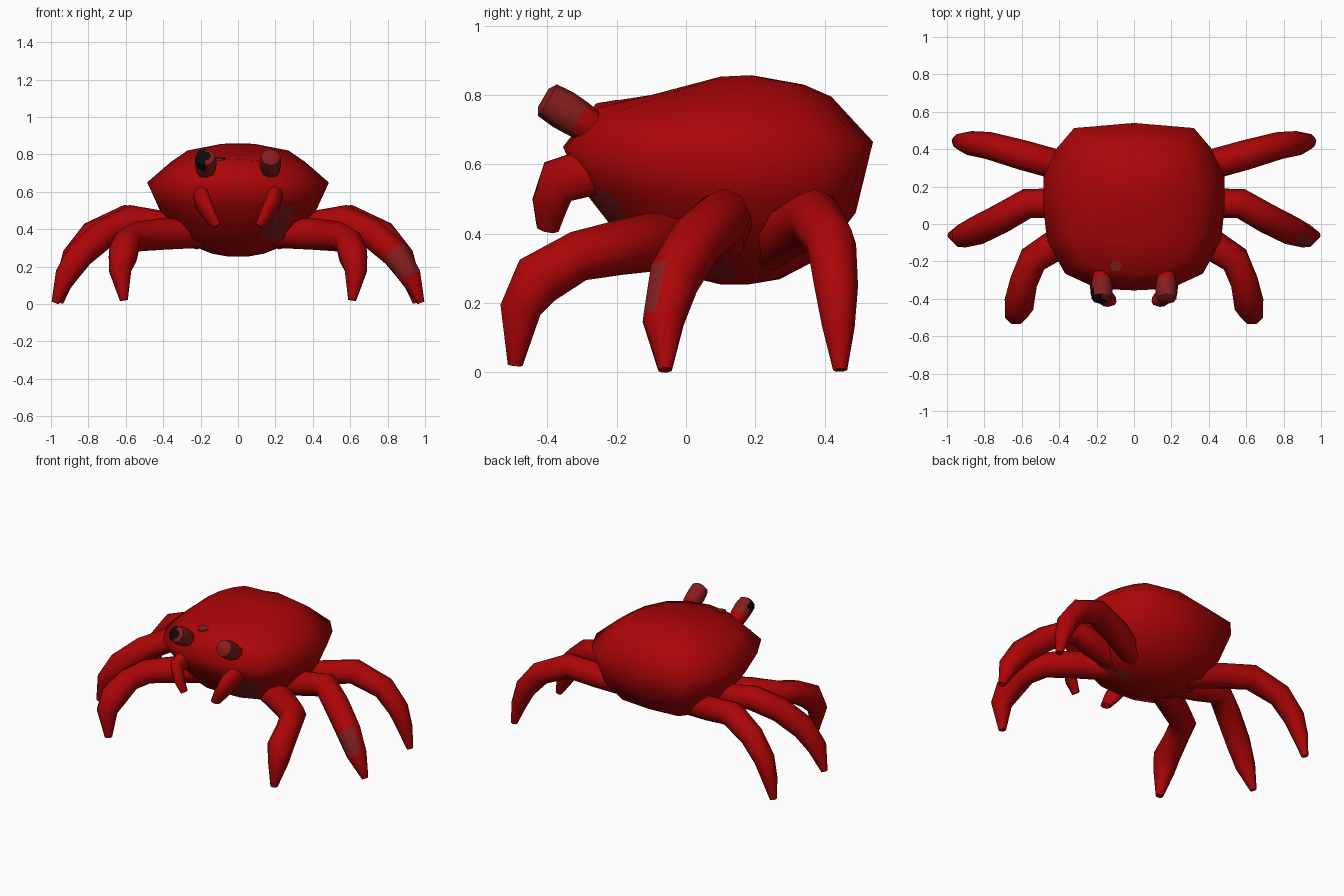
import bpy, bmesh, math
from mathutils import Vector

if "Cube" in bpy.data.objects:
    bpy.data.objects.remove(bpy.data.objects["Cube"])


def material(name, rgb):
    m = bpy.data.materials.new(name)
    m.diffuse_color = (*rgb, 1)
    m.use_nodes = True
    m.node_tree.nodes["Principled BSDF"].inputs["Base Color"].default_value = m.diffuse_color
    return m


RED = material("shell red", (0.41, 0.0015, 0.002))
BROWN = material("dull brown red", (0.235, 0.013, 0.013))
BLACK = material("eye black", (0.003, 0.003, 0.003))


def finish(name, bm, rule=None, angle=75):
    """Turn a bmesh into a named object, colouring faces by a rule."""
    bmesh.ops.recalc_face_normals(bm, faces=bm.faces)
    if rule:
        for f in bm.faces:
            f.material_index = rule(f.calc_center_median())
    me = bpy.data.meshes.new(name)
    bm.to_mesh(me)
    bm.free()
    for m in (RED, BROWN, BLACK):
        me.materials.append(m)
    ob = bpy.data.objects.new(name, me)
    bpy.context.collection.objects.link(ob)
    bpy.ops.object.select_all(action='DESELECT')
    ob.select_set(True)
    bpy.context.view_layer.objects.active = ob
    bpy.ops.object.shade_smooth_by_angle(angle=math.radians(angle))
    return ob


def skin(bm, rings):
    """Bridge rings of points with quads and cap both ends."""
    loops = [[bm.verts.new(p) for p in r] for r in rings]
    n = len(loops[0])
    for a, b in zip(loops, loops[1:]):
        for i in range(n):
            j = (i + 1) % n
            bm.faces.new((a[i], a[j], b[j], b[i]))
    bm.faces.new(loops[0])
    bm.faces.new(loops[-1])


def limb(name, path, side, sides=8, rule=None, angle=75, thin=1.0):
    """Tapered tube along (x, y, z, radius) points; side mirrors x."""
    pts = [Vector((x * side, y, z)) for x, y, z, r in path]
    rings, prev, u = [], None, None
    for i, p in enumerate(pts):
        t = (pts[min(i + 1, len(pts) - 1)] - pts[max(i - 1, 0)]).normalized()
        if prev is None:
            u = (Vector((0, 0, 1)) - t * t.z).normalized()
        else:
            u = prev.rotation_difference(t) @ u
        v, prev, r = t.cross(u), t, path[i][3]
        rings.append([p + r * (u * math.cos(a) + v * math.sin(a) * thin)
                      for a in (2 * math.pi * k / sides for k in range(sides))])
    bm = bmesh.new()
    skin(bm, rings)
    return finish(name, bm, rule, angle)


# Body: one rounded-square outline, repeated from the crown down to the belly
half = [(0, -1), (0.4, -0.98), (0.76, -0.8), (0.96, -0.4), (1, 0),
        (1, 0.35), (0.85, 0.7), (0.66, 0.94)]
outline = half + [(0, 1)] + [(-x, y) for x, y in reversed(half[1:])]
# half width, front y, back y, front z, back z, drop at the sides
levels = [(0.09, 0.10, 0.19, 0.853, 0.857, 0.0),
          (0.27, -0.10, 0.34, 0.80, 0.83, 0.0),
          (0.36, -0.26, 0.42, 0.775, 0.795, 0.03),
          (0.485, -0.355, 0.54, 0.65, 0.665, 0.01),
          (0.41, -0.30, 0.49, 0.53, 0.46, 0.0),
          (0.31, -0.16, 0.39, 0.35, 0.33, 0.0),
          (0.14, 0.02, 0.27, 0.272, 0.268, 0.0),
          (0.05, 0.10, 0.18, 0.253, 0.253, 0.0)]
rings = []
for w, yf, yb, zf, zb, drop in levels:
    ring = []
    for x, y in outline:
        t = (y + 1) / 2
        ring.append((x * w, yf + (yb - yf) * t,
                     zf + (zb - zf) * t - drop * abs(x)))
    rings.append(ring)


def shell_patches(c):
    face = 0.14 < c.x < 0.28 and c.y < -0.1 and 0.36 < c.z < 0.52
    belly = 0.17 < c.x < 0.26 and 0.06 < c.y < 0.15 and c.z < 0.33
    return int(face or belly)


bm = bmesh.new()
skin(bm, rings)
finish("body_shell", bm, shell_patches, angle=80)

# Small worn patch on the brow
bm = bmesh.new()
skin(bm, [[(-0.1 + 0.035 * math.cos(a), -0.225 + 0.035 * math.sin(a),
            z + 0.16 * 0.035 * math.sin(a))
           for a in (math.pi * k / 3 for k in range(6))]
          for z in (0.773, 0.7815)])
finish("brow_patch", bm, lambda c: 1, angle=30)

# Walking legs and mouth claws: x, y, z, radius
limbs = {
    "front_leg": [(0.20, 0.01, 0.38, 0.08), (0.40, -0.10, 0.375, 0.085),
                  (0.54, -0.19, 0.36, 0.08), (0.59, -0.31, 0.335, 0.075),
                  (0.615, -0.43, 0.265, 0.082), (0.63, -0.478, 0.18, 0.064),
                  (0.61, -0.493, 0.02, 0.023)],
    "middle_leg": [(0.20, 0.10, 0.38, 0.08), (0.42, 0.11, 0.42, 0.08),
                   (0.57, 0.11, 0.45, 0.08), (0.71, 0.03, 0.38, 0.08),
                   (0.84, -0.035, 0.27, 0.078), (0.92, -0.065, 0.15, 0.064),
                   (0.978, -0.06, 0.006, 0.021)],
    "back_leg": [(0.20, 0.24, 0.37, 0.08), (0.42, 0.32, 0.415, 0.08),
                 (0.60, 0.37, 0.45, 0.08), (0.78, 0.42, 0.37, 0.073),
                 (0.88, 0.433, 0.25, 0.065), (0.925, 0.44, 0.13, 0.048),
                 (0.955, 0.445, 0.006, 0.021)],
    "mouth_claw": [(0.20, -0.25, 0.585, 0.07), (0.19, -0.37, 0.55, 0.068),
                   (0.155, -0.395, 0.48, 0.055), (0.115, -0.40, 0.415, 0.036)],
}


def worn_patch(c):
    return int(0.76 < c.x < 0.92 and 0.15 < c.z < 0.32 and c.y < -0.08)


def eye_colour(c):
    if c.x < -0.168 and c.y < -0.36:
        return 2
    return int(c.y < -0.30)


eye = [(0.172, -0.25, 0.69, 0.045), (0.172, -0.31, 0.73, 0.055),
       (0.172, -0.355, 0.758, 0.058), (0.175, -0.40, 0.785, 0.053),
       (0.175, -0.412, 0.792, 0.03)]
for label, s in (("left", -1), ("right", 1)):
    for part, path in limbs.items():
        limb(f"{label}_{part}", path, s, rule=worn_patch,
             thin=0.62 if part == "mouth_claw" else 1.0)
    # Eye stalks
    limb(f"{label}_eye_stalk", eye, s, sides=8, rule=eye_colour, angle=50)
